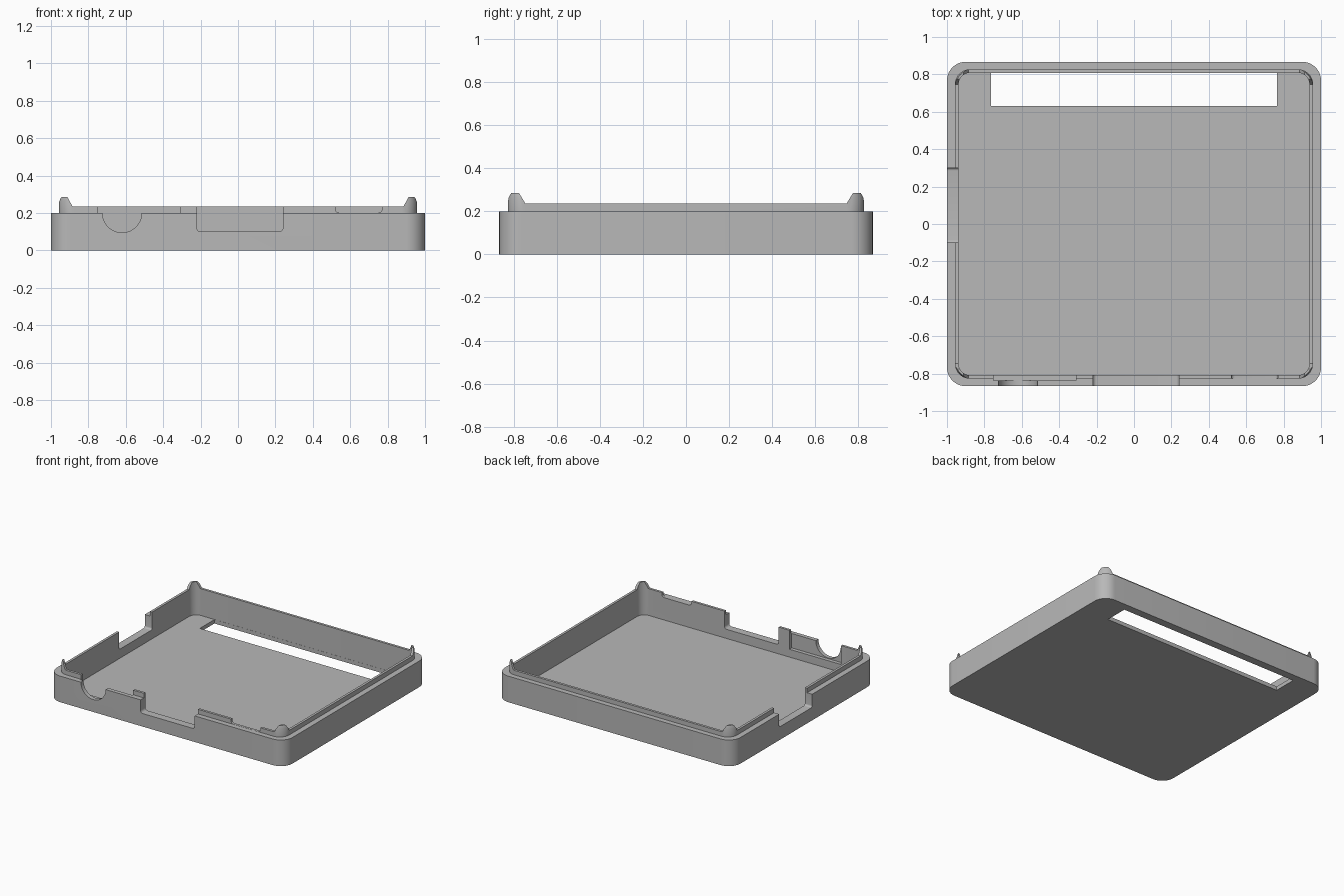
import bpy, bmesh, math

cube = bpy.data.objects.get("Cube")
if cube:
    bpy.data.objects.remove(cube, do_unlink=True)

grey = bpy.data.materials.new("plain grey")
grey.use_nodes = True
colour = (0.48, 0.48, 0.48, 1)
grey.diffuse_color = colour
grey.node_tree.nodes["Principled BSDF"].inputs["Base Color"].default_value = colour


def make_object(name, bm):
    bmesh.ops.recalc_face_normals(bm, faces=bm.faces)
    mesh = bpy.data.meshes.new(name)
    bm.to_mesh(mesh)
    bm.free()
    obj = bpy.data.objects.new(name, mesh)
    bpy.context.collection.objects.link(obj)
    mesh.materials.append(grey)
    return obj


def arc(cx, cy, r, start, end, steps):
    angles = [math.radians(start + (end - start) * i / steps) for i in range(steps + 1)]
    return [(cx + r * math.cos(a), cy + r * math.sin(a)) for a in angles]


def rounded_rect(hx, hy, r):
    pts = []
    for i, (sx, sy) in enumerate([(1, 1), (-1, 1), (-1, -1), (1, -1)]):
        pts += arc(sx * (hx - r), sy * (hy - r), r, 90 * i, 90 * i + 90, 10)
    return pts


def loft(name, sections):
    """Skin rounded rectangles (half x, half y, radius, z) and cap both ends."""
    bm = bmesh.new()
    rings = [[bm.verts.new((x, y, z)) for x, y in rounded_rect(hx, hy, r)]
             for hx, hy, r, z in sections]
    for low, high in zip(rings, rings[1:]):
        for i in range(len(low)):
            j = (i + 1) % len(low)
            bm.faces.new((low[i], low[j], high[j], high[i]))
    bm.faces.new(rings[0])
    bm.faces.new(rings[-1])
    return make_object(name, bm)


def prism(name, profile, start, end, axis="y"):
    """Extrude a profile of (across, height) points along x or y."""
    bm = bmesh.new()
    place = (lambda u, v, d: (u, d, v)) if axis == "y" else (lambda u, v, d: (d, u, v))
    a, b = ([bm.verts.new(place(u, v, d)) for u, v in profile] for d in (start, end))
    bm.faces.new(a)
    bm.faces.new(b)
    for i in range(len(a)):
        j = (i + 1) % len(a)
        bm.faces.new((a[i], a[j], b[j], b[i]))
    return make_object(name, bm)


def notch(left, right, bottom, r, top=0.4):
    """Open-topped slot profile with rounded lower corners."""
    return ([(left, top)] + arc(left + r, bottom + r, r, 180, 270, 5)
            + arc(right - r, bottom + r, r, 270, 360, 5) + [(right, top)])


def box(left, right, bottom, top):
    return [(left, bottom), (right, bottom), (right, top), (left, top)]


def valley(low, high):
    """Sloped cut that leaves only the corner posts standing."""
    return [(-low, 0.235), (low, 0.235), (high, 0.285), (high, 0.4), (-high, 0.4), (-high, 0.285)]


# Hollow tray: outer wall, ledge, raised lip and recessed floor
tray = loft("tray", [
    (1.0, 0.867, 0.10, 0),
    (1.0, 0.867, 0.10, 0.2),
    (0.957, 0.827, 0.08, 0.2),
    (0.957, 0.827, 0.08, 0.262),
    (0.95, 0.82, 0.073, 0.285),
    (0.938, 0.808, 0.061, 0.285),
    (0.938, 0.808, 0.061, 0.03),
])

cutters = [
    # Lip lowered between the corner posts
    prism("lip_cut_across", valley(0.885, 0.912), -1, 1),
    prism("lip_cut_along", valley(0.745, 0.775), -1.2, 1.2, "x"),
    # Front wall openings
    prism("front_notch", notch(-0.22, 0.24, 0.1, 0.02), -1, -0.75),
    prism("round_port", arc(-0.62, 0.2, 0.105, 180, 360, 24) + [(-0.515, 0.4), (-0.725, 0.4)],
          -1, -0.75),
    prism("front_pocket", box(-0.75, -0.31, 0.09, 0.4), -0.836, -0.75),
    prism("lip_gap", notch(0.52, 0.77, 0.201, 0.02), -0.85, -0.75),
    # Side wall opening
    prism("side_notch", notch(-0.1, 0.3, 0.1, 0.015), -1.2, -0.85, "x"),
    # Long floor slot
    prism("floor_slot", box(-0.765, 0.765, -0.1, 0.1), 0.63, 0.807),
]

for cutter in cutters:
    cutter.hide_render = True
    mod = tray.modifiers.new(cutter.name, "BOOLEAN")
    mod.operation = "DIFFERENCE"
    mod.solver = "EXACT"
    mod.object = cutter

# Apply the cuts and discard the cutters
bpy.context.view_layer.update()
cut_mesh = bpy.data.meshes.new_from_object(
    tray.evaluated_get(bpy.context.evaluated_depsgraph_get()))
tray.modifiers.clear()
tray.data = cut_mesh
for cutter in cutters:
    bpy.data.objects.remove(cutter, do_unlink=True)

bpy.ops.object.select_all(action="DESELECT")
tray.select_set(True)
bpy.context.view_layer.objects.active = tray
bpy.ops.object.shade_smooth_by_angle(angle=math.radians(30))
